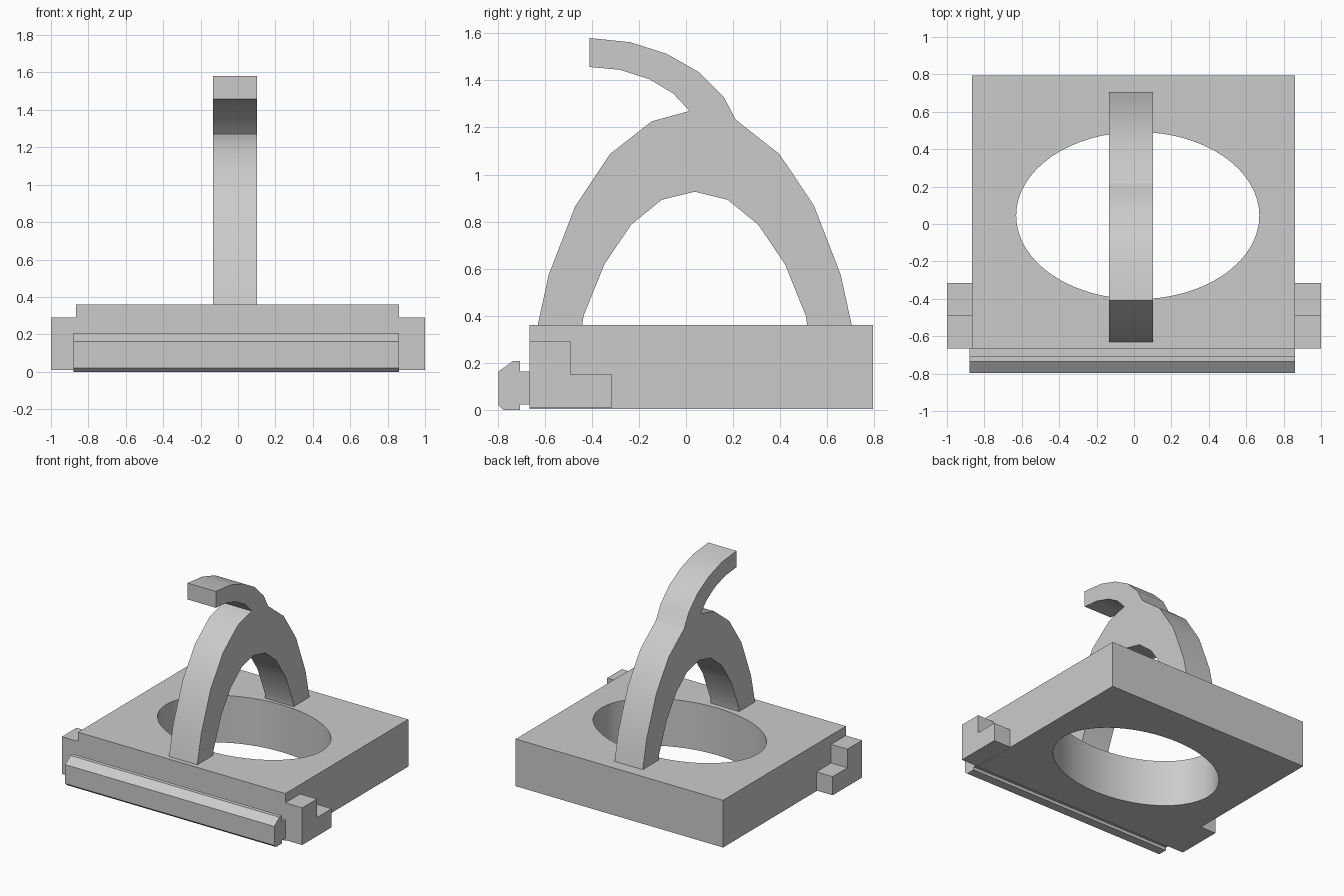
import bpy
import bmesh
import math

cube = bpy.data.objects.get("Cube")
if cube:
    bpy.data.objects.remove(cube, do_unlink=True)

GREY = (0.6, 0.6, 0.6, 1.0)
grey = bpy.data.materials.new("plain grey")
grey.use_nodes = True
grey.diffuse_color = GREY
grey.node_tree.nodes["Principled BSDF"].inputs["Base Color"].default_value = GREY


def extrude(name, outline, vector):
    """Solid made by sweeping a closed outline of 3D points along a vector."""
    bm = bmesh.new()
    face = bm.faces.new([bm.verts.new(p) for p in outline])
    swept = bmesh.ops.extrude_face_region(bm, geom=[face])
    verts = [g for g in swept["geom"] if isinstance(g, bmesh.types.BMVert)]
    bmesh.ops.translate(bm, verts=verts, vec=vector)
    bmesh.ops.recalc_face_normals(bm, faces=bm.faces)
    mesh = bpy.data.meshes.new(name)
    bm.to_mesh(mesh)
    bm.free()
    mesh.materials.append(grey)
    obj = bpy.data.objects.new(name, mesh)
    bpy.context.collection.objects.link(obj)
    return obj


def side_profile(name, points, x0, x1):
    """Sweep a (y, z) profile across the width."""
    return extrude(name, [(x0, y, z) for y, z in points], (x1 - x0, 0, 0))


def smooth(obj, degrees):
    bpy.ops.object.select_all(action="DESELECT")
    obj.select_set(True)
    bpy.context.view_layer.objects.active = obj
    bpy.ops.object.shade_smooth_by_angle(angle=math.radians(degrees))


LEFT, RIGHT = 0.86, -0.865
FRONT, BACK = -0.665, 0.795
TOP, BOTTOM = 0.36, 0.005

# Base plate with an oval opening
base = side_profile("base_plate", [(FRONT, BOTTOM), (BACK, BOTTOM), (BACK, TOP), (FRONT, TOP)],
                    RIGHT, LEFT)
steps = 64
oval = [(0.02 + 0.65 * math.cos(2 * math.pi * i / steps),
         0.045 + 0.447 * math.sin(2 * math.pi * i / steps), -0.2) for i in range(steps)]
cutter = extrude("oval_cutter", oval, (0, 0, 1))
cutter.hide_render = True
cut = base.modifiers.new("oval_opening", "BOOLEAN")
cut.operation = "DIFFERENCE"
cut.solver = "EXACT"
cut.object = cutter
bpy.context.view_layer.objects.active = base
bpy.ops.object.modifier_apply(modifier=cut.name)
bpy.data.objects.remove(cutter, do_unlink=True)
smooth(base, 30)

# Stepped lugs on both sides
lug = [(FRONT, 0.01), (-0.315, 0.01), (-0.315, 0.15), (-0.49, 0.15), (-0.49, 0.29), (FRONT, 0.29)]
side_profile("right_lug", lug, -1.0, RIGHT)
side_profile("left_lug", lug, LEFT, 1.0)

# Front rail on a narrow neck
rail = [(FRONT, 0.023), (-0.705, 0.023), (-0.705, 0), (-0.775, 0), (-0.797, 0.02),
        (-0.797, 0.163), (-0.735, 0.208), (-0.705, 0.208), (-0.705, 0.163), (FRONT, 0.163)]
side_profile("front_rail", rail, -0.88, LEFT)

# Arched handle with a forward curling horn, as one outline
MID = 0.037
outer = [(0.667, TOP), (0.62, 0.575), (0.507, 0.867), (0.36, 1.087), (0.183, 1.226)]
inner = [(0.478, TOP), (0.472, 0.4), (0.383, 0.62), (0.27, 0.787), (0.14, 0.893)]
horn = [(0.015, 1.27), (-0.055, 1.345), (-0.155, 1.405), (-0.28, 1.445), (-0.41, 1.457),
        (-0.41, 1.58), (-0.235, 1.562), (-0.08, 1.512), (0.055, 1.435), (0.16, 1.33),
        (0.21, 1.235)]
front_side = [(MID - d, z) for d, z in outer]
back_side = [(MID + d, z) for d, z in reversed(outer)]
underside = ([(MID + d, z) for d, z in inner] + [(MID, 0.927)]
             + [(MID - d, z) for d, z in reversed(inner)])
handle = side_profile("arched_handle", front_side + horn + back_side + underside, -0.133, 0.102)
smooth(handle, 24)
